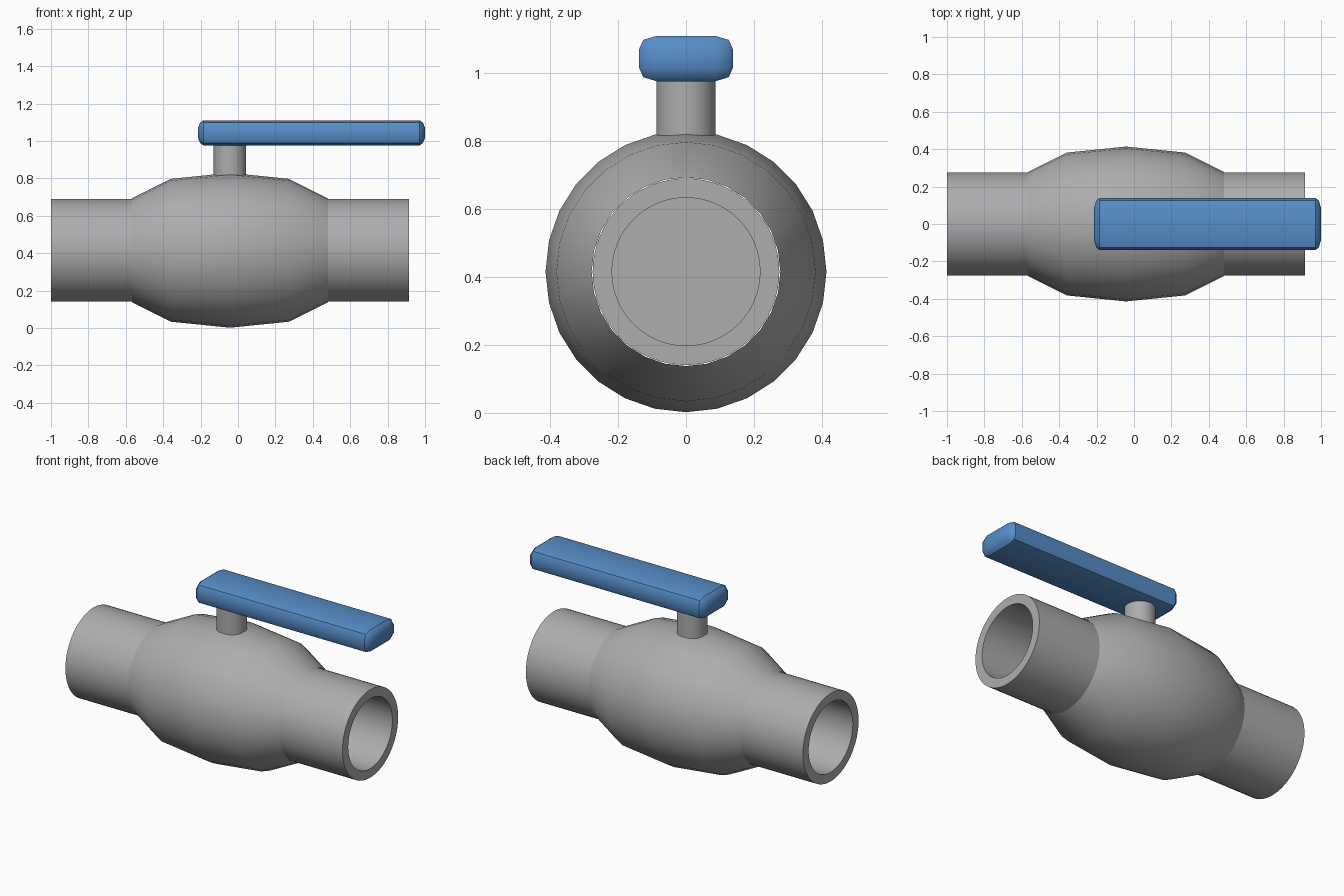
import bpy, bmesh, math
from mathutils import Vector

if "Cube" in bpy.data.objects:
    bpy.data.objects.remove(bpy.data.objects["Cube"], do_unlink=True)

MID_X, AXIS_Z = -0.043, 0.416


def make_material(name, rgb):
    mat = bpy.data.materials.new(name)
    mat.use_nodes = True
    color = (*rgb, 1)
    mat.diffuse_color = color
    bsdf = mat.node_tree.nodes["Principled BSDF"]
    bsdf.inputs["Base Color"].default_value = color
    bsdf.inputs["Roughness"].default_value = 0.6
    return mat


def finish(bm, name, mat, location, fix_normals=False):
    if fix_normals:
        bmesh.ops.recalc_face_normals(bm, faces=bm.faces)
    mesh = bpy.data.meshes.new(name)
    bm.to_mesh(mesh)
    bm.free()
    mesh.materials.append(mat)
    obj = bpy.data.objects.new(name, mesh)
    obj.location = location
    bpy.context.collection.objects.link(obj)
    bpy.ops.object.select_all(action="DESELECT")
    obj.select_set(True)
    bpy.context.view_layer.objects.active = obj
    bpy.ops.object.shade_smooth_by_angle(angle=math.radians(35))
    return obj


def lathe_x(profile, sides, cap_last=False):
    """Revolve (x, radius) points around the x axis."""
    bm = bmesh.new()
    rings = []
    for x, r in profile:
        angles = [math.tau * i / sides for i in range(sides)]
        rings.append([bm.verts.new((x, r * math.sin(a), r * math.cos(a))) for a in angles])
    for a, b in zip(rings, rings[1:]):
        for i in range(sides):
            j = (i + 1) % sides
            bm.faces.new((a[i], b[i], b[j], a[j]))
    if cap_last:
        bm.faces.new(rings[-1])
    return bm


steel = make_material("grey steel", (0.42, 0.42, 0.43))
blue = make_material("blue grip", (0.095, 0.27, 0.58))
centre = (MID_X, 0, AXIS_Z)

# Barrel-shaped valve body
half = [(0.523, 0.278), (0.315, 0.382), (0, 0.414)]
profile = [(-x, r) for x, r in half] + half[1::-1]
finish(lathe_x(profile, 28), "valve_body", steel, centre, True)

# Hollow pipe stubs, the bore stopping at the closed valve
for side, name in ((1, "left_pipe"), (-1, "right_pipe")):
    tube = [(0.5, 0.275), (0.957, 0.275), (0.957, 0.218), (0.01, 0.218)]
    bm = lathe_x([(side * x, r) for x, r in tube], 64, cap_last=True)
    finish(bm, name, steel, centre, True)
    # recalculated normals can flip on an open shell, so check the outer wall
    mesh = bpy.data.objects[name].data
    wall = mesh.polygons[0]
    if wall.normal.dot(Vector((0, wall.center.y, wall.center.z))) < 0:
        mesh.flip_normals()

# Stem
bm = bmesh.new()
bmesh.ops.create_cone(bm, cap_ends=True, segments=40, radius1=0.087, radius2=0.087, depth=0.24)
finish(bm, "stem", steel, (MID_X, 0, 0.89))

# Lever handle: a box with softened edges and corners
outer = (0.607, 0.138, 0.067)
inner = (0.578, 0.086, 0.028)
bm = bmesh.new()
bmesh.ops.create_cube(bm, size=2)
bmesh.ops.subdivide_edges(bm, edges=bm.edges, cuts=2, use_grid_fill=True)
for v in bm.verts:
    extreme = [abs(c) > 0.9 for c in v.co]
    pull = (0, 0, 0.012, 0.02)[sum(extreme)]
    v.co = [math.copysign(outer[k] - pull if extreme[k] else inner[k], v.co[k]) for k in range(3)]
finish(bm, "lever_handle", blue, (0.393, 0, 1.044), True)
